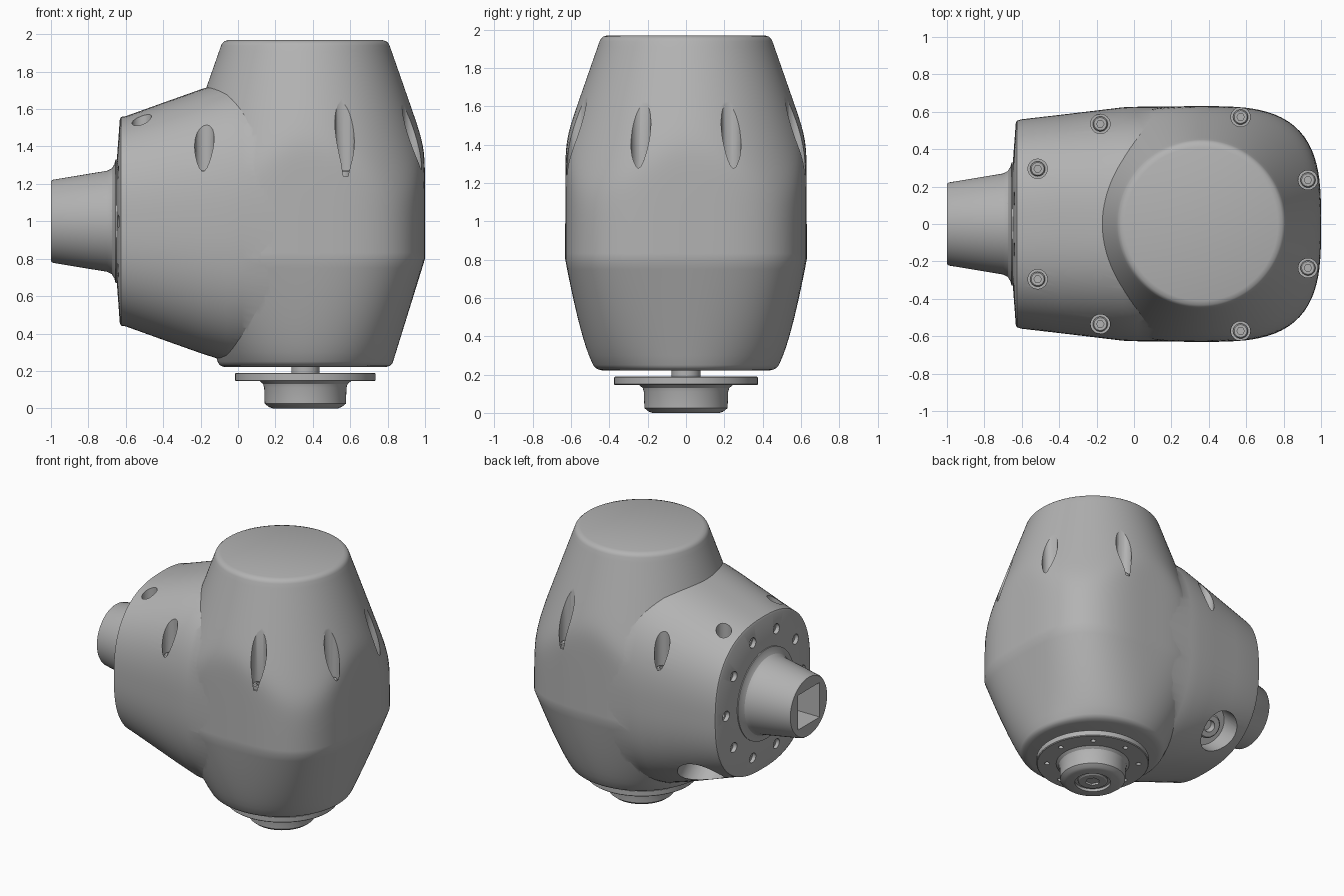
import bpy, bmesh
from math import sin, cos, pi, sqrt, tau
from mathutils import Vector

cube = bpy.data.objects.get("Cube")
if cube:
    bpy.data.objects.remove(cube, do_unlink=True)

steel = bpy.data.materials.new("machined grey")
steel.use_nodes = True
GREY = (0.45, 0.45, 0.45, 1)
steel.diffuse_color = GREY
steel.node_tree.nodes["Principled BSDF"].inputs["Base Color"].default_value = GREY

AXIS = 0.36    # x of the vertical output axis
MID = 1.0      # z of the horizontal input axis


def loft(name, rings):
    """Skin a list of equal-length point rings and cap both ends."""
    bm = bmesh.new()
    rows = [[bm.verts.new(p) for p in ring] for ring in rings]
    n = len(rows[0])
    for a, b in zip(rows, rows[1:]):
        for i in range(n):
            j = (i + 1) % n
            bm.faces.new((a[i], a[j], b[j], b[i]))
    bm.faces.new(rows[0])
    bm.faces.new(rows[-1])
    bmesh.ops.recalc_face_normals(bm, faces=bm.faces)
    mesh = bpy.data.meshes.new(name)
    bm.to_mesh(mesh)
    bm.free()
    mesh.materials.append(steel)
    ob = bpy.data.objects.new(name, mesh)
    bpy.context.collection.objects.link(ob)
    return ob


def turned(name, profile, origin, direction=(0, 0, 1), sides=48, phase=0):
    """Revolve (distance, radius) pairs about an axis."""
    q = Vector(direction).to_track_quat('Z', 'Y')
    rings = [[Vector(origin) + q @ Vector((r * cos(phase + tau * i / sides),
                                           r * sin(phase + tau * i / sides), d))
              for i in range(sides)] for d, r in profile]
    return loft(name, rings)


def combine(ob, other, operation):
    mod = ob.modifiers.new(operation, 'BOOLEAN')
    mod.operation, mod.object, mod.solver = operation, other, 'EXACT'
    bpy.context.view_layer.objects.active = ob
    bpy.ops.object.modifier_apply(modifier=mod.name)
    bpy.data.objects.remove(other, do_unlink=True)


def cut(ob, profile, origin, direction=(0, 0, 1), sides=24, phase=0):
    combine(ob, turned("cutter", profile, origin, direction, sides, phase), 'DIFFERENCE')


def squircle(a, hw, hh, n):
    """Polar radius of a superellipse."""
    return (abs(cos(a) / hw) ** n + abs(sin(a) / hh) ** n) ** (-1 / n)


# Vertical column: rounded plan, conical top, drafted lower half
BOTTOM, TOP, FILLET = 0.22, 1.97, 0.03


def column_radius(a, z):
    plan = squircle(a, 0.64, 0.63, 3.2)
    if z < 0.8:
        t = (z - BOTTOM) / 0.58
        r = 0.46 + (plan - 0.46) * t ** (1 - 0.35 * sin(a) ** 2)
    else:
        cone = 0.44 + (TOP - z) * 0.35
        r = (plan ** -40 + cone ** -40) ** (-1 / 40)
    d = min(z - BOTTOM, TOP - z)
    if d < FILLET:
        r -= FILLET * (1 - sqrt(max(0, 1 - (1 - d / FILLET) ** 2)))
    return r


SEG = 112
heights = [BOTTOM + FILLET * k / 4 for k in range(4)]
heights += [0.25 + 0.55 * k / 11 for k in range(12)]
heights += [0.8 + 1.14 * k / 36 for k in range(1, 37)]
heights += [TOP - FILLET * k / 4 for k in (3, 2, 1, 0)]
angles = [tau * (i + 0.5) / SEG for i in range(SEG)]
housing = loft("housing", [[(AXIS + column_radius(a, z) * cos(a), column_radius(a, z) * sin(a), z)
                            for a in angles] for z in heights])

# Horizontal arm: tapering squircle sections and a shallow conical end face
stations = [(-0.65, 0.30, 0.30), (-0.632, 0.54, 0.545), (-0.625, 0.553, 0.558),
            (-0.6, 0.56, 0.562), (-0.4, 0.583, 0.634), (-0.2, 0.607, 0.705),
            (-0.06, 0.624, 0.75), (0.02, 0.627, 0.757), (0.3, 0.628, 0.757)]
arm = loft("arm", [[(x, squircle(a, w, h, 2.5) * cos(a), MID + squircle(a, w, h, 2.5) * sin(a))
                    for a in angles] for x, w, h in stations])
combine(housing, arm, 'UNION')

# Screw pockets down through the upper shoulders, each with a socket screw
POCKETS = [(-0.18, 0.535), (-0.515, 0.295), (0.57, 0.572), (0.93, 0.235)]
screws = []
for x, y in POCKETS:
    for side in (-1, 1):
        spot = (x, y * side, 1.24)
        cut(housing, [(0, 0.052), (0.8, 0.052)], spot)
        screw = turned("pocket_screw", [(-0.02, 0.04), (0.025, 0.04), (0.032, 0.034)], spot, sides=24)
        cut(screw, [(0.005, 0.02), (0.1, 0.02)], spot, sides=6)
        screws.append(screw)

# Bolt holes in the end face
for k in range(10):
    a = tau * (k + 0.5) / 10
    cut(housing, [(0, 0.022), (0.05, 0.022), (0.052, 0.036), (0.2, 0.036)],
        (-0.56, 0.445 * sin(a), MID + 0.445 * cos(a)), (-1, 0, 0))

# Inspection port low on the back of the arm, with a plug inside
port, port_dir = Vector((-0.4, 0.42, 0.48)), Vector((0, 0.75, -0.66))
cut(housing, [(-0.22, 0.15), (0.4, 0.15)], port, port_dir, 40)
plug = turned("port_plug", [(-0.25, 0.085), (-0.16, 0.085), (-0.15, 0.075)], port, port_dir, 32)
cut(plug, [(-0.2, 0.04), (0, 0.04)], port, port_dir)

# Input stub with a square drive socket
stub = turned("input_stub", [(-0.05, 0.33), (0.005, 0.33), (0.011, 0.305), (0.025, 0.283),
                             (0.05, 0.27), (0.34, 0.222), (0.35, 0.214)],
              (-0.65, 0, MID), (-1, 0, 0), 64)
cut(stub, [(0, 0.18), (0.3, 0.18)], (-0.8, 0, MID), (-1, 0, 0), 4, pi / 4)
cut(stub, [(0, 0.06), (0.2, 0.06)], (-0.74, 0, MID), (-1, 0, 0))

# Output shaft, flange and hub below the column
shaft = turned("output_shaft", [(0.16, 0.075), (0.26, 0.075)], (AXIS, 0, 0), sides=40)
flange = turned("output_flange", [(0.145, 0.37), (0.15, 0.375), (0.185, 0.375), (0.19, 0.37)],
                (AXIS, 0, 0), sides=80)
for k in range(8):
    a = tau * k / 8 + 0.1
    cut(flange, [(0.1, 0.017), (0.175, 0.017)],
        (AXIS + 0.305 * cos(a), 0.305 * sin(a), 0), sides=16)
hub = turned("output_hub", [(0, 0.175), (0.007, 0.195), (0.025, 0.217), (0.11, 0.22),
                            (0.13, 0.226), (0.146, 0.245), (0.16, 0.245)], (AXIS, 0, 0), sides=64)
cut(hub, [(-0.1, 0.12), (0.02, 0.12)], (AXIS, 0, 0), sides=40)
hub_bolt = turned("hub_bolt", [(0.006, 0.09), (0.012, 0.1), (0.04, 0.1)], (AXIS, 0, 0), sides=40)
cut(hub_bolt, [(-0.1, 0.05), (0.03, 0.05)], (AXIS, 0, 0), sides=6)

# Smooth shading with sharp machined edges
bpy.ops.object.select_all(action='DESELECT')
for ob in [housing, plug, stub, shaft, flange, hub, hub_bolt] + screws:
    ob.select_set(True)
bpy.context.view_layer.objects.active = housing
bpy.ops.object.shade_smooth_by_angle(angle=pi / 6)
